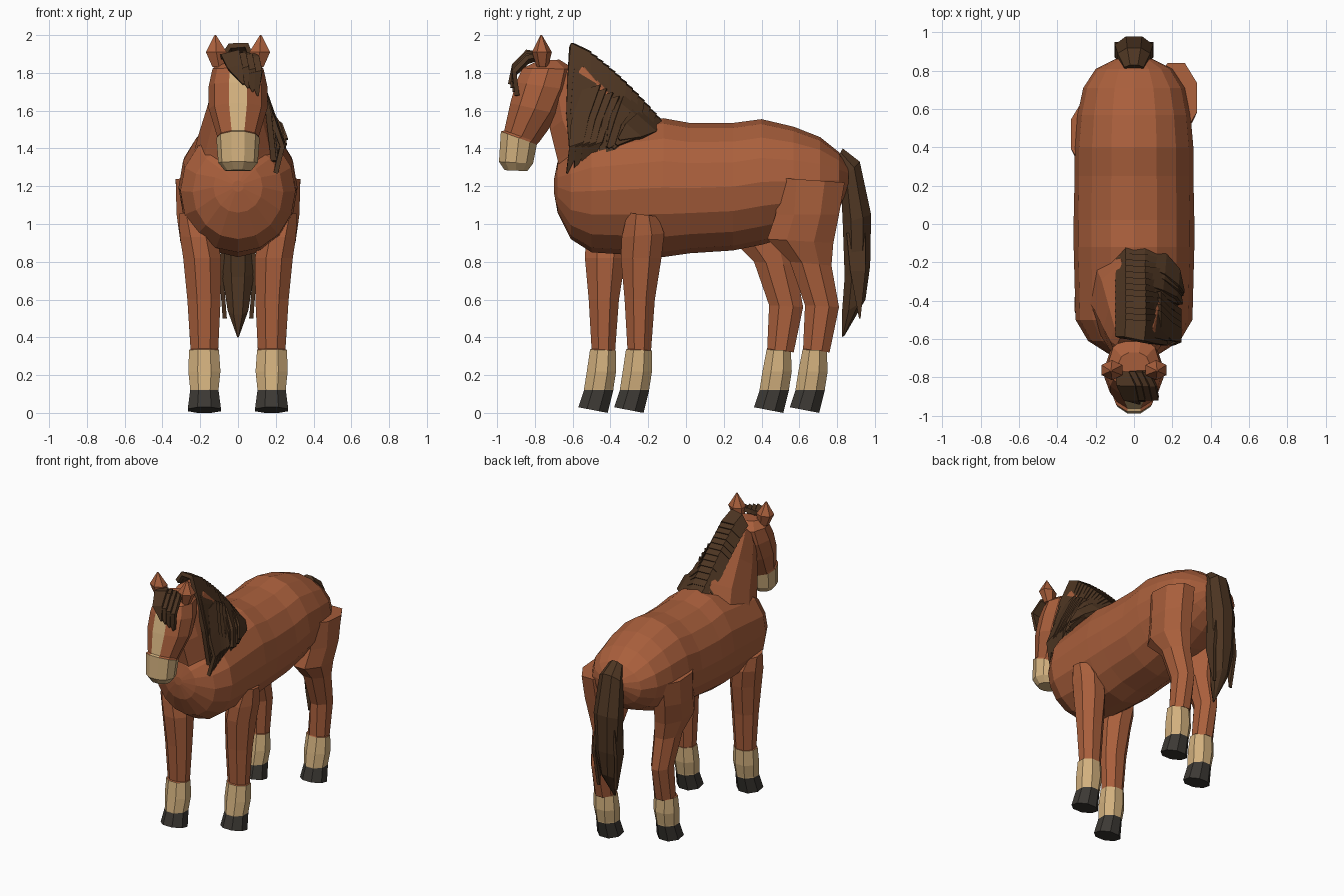
import bpy
import math
import random
from mathutils import Vector

random.seed(4)
cube = bpy.data.objects.get("Cube")
if cube:
    bpy.data.objects.remove(cube, do_unlink=True)


def material(name, rgb):
    mat = bpy.data.materials.new(name)
    mat.use_nodes = True
    mat.diffuse_color = (*rgb, 1)
    mat.node_tree.nodes["Principled BSDF"].inputs["Base Color"].default_value = (*rgb, 1)
    return mat


coat = material("chestnut coat", (.40, .115, .045))
cream = material("cream markings", (.65, .44, .21))
horn = material("dark hoof", (.045, .04, .034))
hair = material("dark brown hair", (.075, .036, .016))


def add_mesh(name, verts, faces, mats):
    mesh = bpy.data.meshes.new(name)
    mesh.from_pydata(verts, [], faces)
    for mat in mats:
        mesh.materials.append(mat)
    obj = bpy.data.objects.new(name, mesh)
    bpy.context.collection.objects.link(obj)
    return obj


def loft(name, rings, mats, sides=8, phase=.5, side=1, shift=0, rule=None):
    """Join oval rings, each given by front (y, z), back (y, z), centre x and half width."""
    angles = [math.tau * (j + phase) / sides for j in range(sides)]
    kc = max(math.cos(t) for t in angles)
    ks = max(math.sin(t) for t in angles)
    verts = []
    for ay, az, by, bz, cx, w in rings:
        front = Vector((cx * side, ay + shift, az))
        back = Vector((cx * side, by + shift, bz))
        mid, half = (front + back) / 2, (front - back) / 2
        for t in angles:
            across = Vector((w * math.sin(t) / ks, 0, 0))
            verts.append(mid + half * math.cos(t) / kc + across)
    faces, tags = [], []
    for i in range(len(rings) - 1):
        for j in range(sides):
            k = (j + 1) % sides
            a, b = i * sides, (i + 1) * sides
            faces.append((a + j, a + k, b + k, b + j))
            tags.append((i, j))
    last = len(rings) - 1
    faces.append(tuple(reversed(range(sides))))
    faces.append(tuple(last * sides + j for j in range(sides)))
    tags += [(0, -1), (last, -1)]
    obj = add_mesh(name, verts, faces, mats)
    if rule:
        for poly, (i, j) in zip(obj.data.polygons, tags):
            poly.material_index = rule(i, j)
    # Make the faces point outward
    bpy.context.view_layer.objects.active = obj
    obj.select_set(True)
    bpy.ops.object.mode_set(mode='EDIT')
    bpy.ops.mesh.select_all(action='SELECT')
    bpy.ops.mesh.normals_make_consistent(inside=False)
    bpy.ops.object.mode_set(mode='OBJECT')
    obj.select_set(False)
    return obj


def lock(name, path, widths, across, thick=.022):
    """A flat, tapering lock of hair along a path."""
    across = Vector(across).normalized()
    verts = []
    for p, w in zip(path, widths):
        verts += [Vector(p) - across * w, Vector(p) + across * w]
    faces = [(i, i + 1, i + 3, i + 2) for i in range(0, len(verts) - 2, 2)]
    obj = add_mesh(name, verts, faces, [hair])
    solid = obj.modifiers.new("thickness", 'SOLIDIFY')
    solid.thickness = thick
    solid.offset = 0
    return obj


# Barrel: station y, belly z, back z, half width
barrel = [(-.70, 1.17, 1.23, .03), (-.68, 1.06, 1.33, .13), (-.61, .92, 1.42, .24),
          (-.5, .85, 1.5, .305), (-.12, .825, 1.56, .315), (.02, .845, 1.535, .315),
          (.25, .86, 1.535, .31), (.4, .89, 1.555, .31), (.57, .94, 1.515, .295),
          (.71, 1.0, 1.46, .265), (.81, 1.08, 1.38, .2), (.86, 1.18, 1.31, .1)]
loft("body", [(y, lo, y, hi, 0, w) for y, lo, hi, w in barrel], [coat], 16, 0)

# Neck
loft("neck", [(-.64, 1.15, -.12, 1.48, 0, .25), (-.68, 1.34, -.2, 1.6, 0, .21),
              (-.72, 1.5, -.37, 1.76, 0, .16), (-.72, 1.65, -.5, 1.87, 0, .125),
              (-.70, 1.74, -.57, 1.88, 0, .09)], [coat], 10)


# Head, with a cream muzzle and a cream blaze down the front faces
def head_colour(i, j):
    return 1 if i < 2 or (j == 9 and i < 6) else 0


loft("head", [(-.96, 1.285, -.84, 1.28, 0, .07), (-.99, 1.33, -.81, 1.32, 0, .105),
              (-.98, 1.49, -.79, 1.42, 0, .115), (-.962, 1.495, -.78, 1.43, 0, .11),
              (-.93, 1.64, -.67, 1.58, 0, .155), (-.9, 1.75, -.61, 1.71, 0, .155),
              (-.865, 1.825, -.59, 1.82, 0, .135), (-.78, 1.865, -.67, 1.87, 0, .08)],
     [coat, cream], 10, rule=head_colour)

# Legs from top to hoof
lower = [(.22, -.07, .085, 0), (.125, -.085, .075, 0), (.12, -.085, .075, 0), (.03, -.115, .088, -.03)]


def foot(y):
    """Fetlock and hoof rings below a leg centred at y."""
    return [(y + f, z, y + f + .155, z + d, .178, w) for z, f, w, d in lower]


fore = [(-.31, 1.06, -.15, 1.04, .25, .06), (-.34, .93, -.115, .95, .21, .098),
        (-.345, .82, -.13, .82, .19, .1), (-.325, .6, -.165, .6, .18, .088),
        (-.31, .34, -.185, .33, .178, .073), (-.318, .335, -.18, .33, .18, .079)] + foot(-.265)
hind = [(.48, 1.245, .84, 1.22, .22, .11), (.475, 1.05, .81, 1.05, .215, .11),
        (.43, .92, .78, .9, .2, .105), (.55, .8, .77, .78, .185, .085),
        (.63, .57, .81, .56, .18, .068), (.62, .34, .76, .32, .178, .068),
        (.617, .335, .745, .33, .18, .079)] + foot(.665)


def leg_colour(count):
    """Coat above the cuff, cream below it, dark horn for the hoof."""
    cuff = count - 6

    def rule(i, j):
        if i < cuff + 1:
            return 0
        return 1 if i < count - 2 else 2
    return rule


for label, side, shift in (("left", 1, 0), ("right", -1, -.19)):
    for part, rings in (("front_leg", fore), ("hind_leg", hind)):
        loft(f"{label}_{part}", rings, [coat, cream, horn], 8, .5, side, shift,
             leg_colour(len(rings)))
    # Ears
    loft(f"{label}_ear", [(-.79, 1.83, -.73, 1.83, .1, .035), (-.815, 1.91, -.71, 1.91, .115, .055),
                          (-.77, 2.0, -.762, 2.0, .12, .004)], [coat], 6, 0, side)
    # Loose tail wisps
    lock(f"{label}_tail_wisp", [(.07 * side, .9, .95), (.09 * side, .91, .75), (.07 * side, .92, .5)],
         [.05, .04, .004], (0, 1, 0))

# Tail
loft("tail", [(.79, 1.33, .83, 1.4, 0, .05), (.82, 1.22, .92, 1.33, 0, .085),
              (.83, 1.0, .98, 1.05, 0, .1), (.84, .72, .975, .78, 0, .085),
              (.825, .52, .95, .6, 0, .055), (.825, .4, .84, .41, 0, .005)], [hair], 8)

# Mane: locks start over the crest and fall to the left, overlapping like shingles
count = 13
for n in range(count):
    t = n / (count - 1)
    cy, cz = -.17 - .38 * t, 1.56 + .35 * t + .02 * math.sin(math.pi * t)
    ty = -.34 - .29 * t + random.uniform(-.03, .03)
    tz = 1.47 - .16 * math.sin(math.pi * t * .75) + random.uniform(-.03, .03)
    flare = .21 - .06 * t
    path = [(-.085, cy - .01, cz - .05), (-.04, cy, cz + .012), (.05, cy - .01, cz + .012),
            (flare * .75, cy * .75 + ty * .25, cz * .72 + tz * .28),
            (flare + .015, cy * .4 + ty * .6, cz * .4 + tz * .6),
            (flare + .04, ty, tz)]
    lock(f"mane_lock_{n + 1}", path, [.035, .05, .06, .07, .055, .008], (-.06, -.75, .66 - .3 * t), .03)

# Long front locks hanging beside the throat
for n in range(4):
    s = n / 3
    lock(f"throat_lock_{n + 1}", [(.13, -.5 + .1 * s, 1.72 - .06 * s), (.19, -.56 + .1 * s, 1.55 - .04 * s),
                                  (.235, -.58 + .1 * s, 1.42), (.2, -.63 + .12 * s, 1.27 + .05 * s)],
         [.05, .05, .04, .004], (0, 1, .3), .025)

# Forelock falling over the left of the brow
for n in range(4):
    x = -.04 + .035 * n
    tip = (.03 + .025 * n, -.93 + .012 * n, 1.74 - .02 * n)
    lock(f"forelock_{n + 1}", [(x - .02, -.77, 1.89), (x, -.84, 1.9 - .01 * n), (x + .025, -.91, 1.83 - .01 * n), tip],
         [.035, .05, .04, .005], (1, 0, .25), .025)
